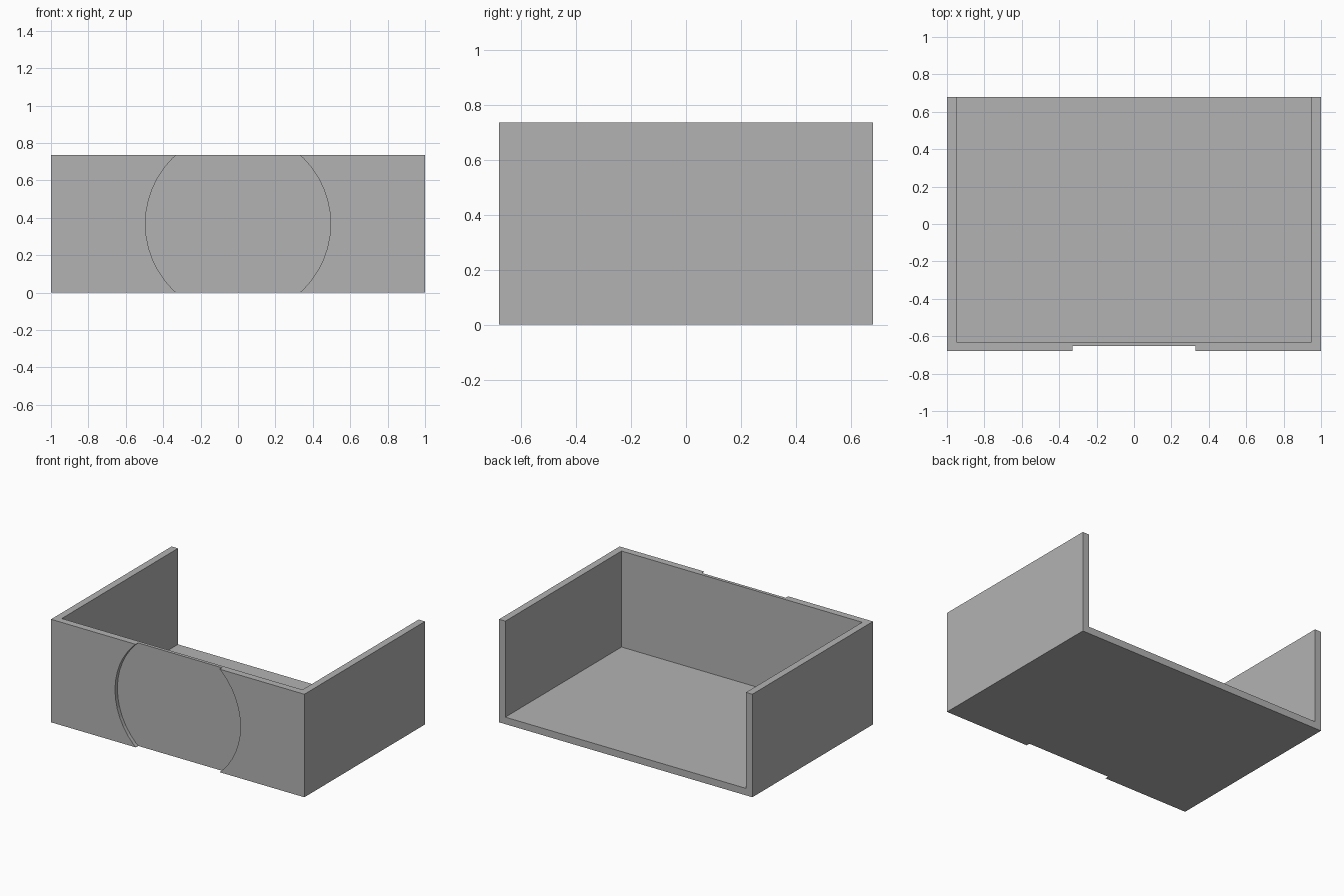
import bpy
import math

cube = bpy.data.objects.get("Cube")
if cube:
    bpy.data.objects.remove(cube, do_unlink=True)

WIDTH, DEPTH, HEIGHT = 2.0, 1.36, 0.735
WALL = 0.05
RECESS_RADIUS, RECESS_DEPTH = 0.495, 0.027

grey = bpy.data.materials.new("plain grey")
grey.use_nodes = True
colour = (0.45, 0.45, 0.45, 1)
grey.diffuse_color = colour
grey.node_tree.nodes["Principled BSDF"].inputs["Base Color"].default_value = colour


def box(name, low, high):
    """Box spanning two opposite corners."""
    centre = [(a + b) / 2 for a, b in zip(low, high)]
    bpy.ops.mesh.primitive_cube_add(size=1, location=centre)
    obj = bpy.context.object
    obj.name = name
    obj.scale = [b - a for a, b in zip(low, high)]
    bpy.ops.object.transform_apply(location=True, rotation=True, scale=True)
    obj.data.materials.append(grey)
    return obj


def cut(target, cutter):
    """Subtract the cutter and remove it."""
    cutter.hide_render = True
    mod = target.modifiers.new("cut", 'BOOLEAN')
    mod.operation = 'DIFFERENCE'
    mod.solver = 'EXACT'
    mod.object = cutter
    bpy.context.view_layer.objects.active = target
    bpy.ops.object.modifier_apply(modifier=mod.name)
    bpy.data.objects.remove(cutter, do_unlink=True)


# Tray body
x, y = WIDTH / 2, DEPTH / 2
tray = box("open_tray", (-x, -y, 0), (x, y, HEIGHT))

# Cavity, open at the top and back
cut(tray, box("cavity_cutter", (WALL - x, WALL - y, WALL), (x - WALL, y + 1, HEIGHT + 1)))

# Shallow round recess across the front, clipped by the top and bottom edges
bpy.ops.mesh.primitive_cylinder_add(
    vertices=48, radius=RECESS_RADIUS, depth=2 * RECESS_DEPTH,
    location=(0, -y, HEIGHT / 2), rotation=(math.pi / 2, 0, 0))
recess = bpy.context.object
recess.name = "recess_cutter"
recess.data.materials.append(grey)
cut(tray, recess)
